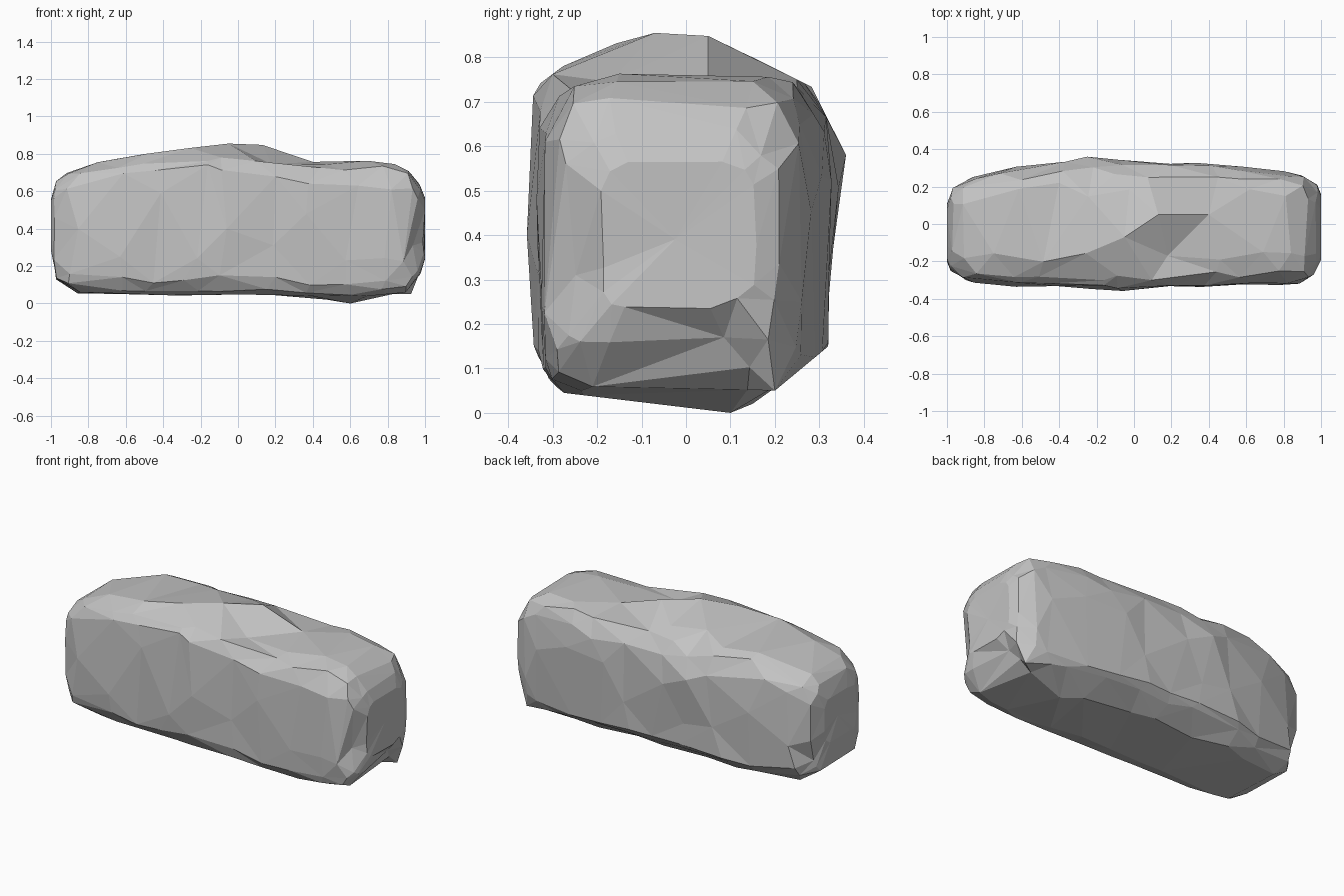
import bpy
import bmesh
import math
import random
from mathutils import Vector

default_cube = bpy.data.objects.get("Cube")
if default_cube:
    bpy.data.objects.remove(default_cube, do_unlink=True)

rng = random.Random(4)

# Outline of the boulder along its length: x, front y, back y, bottom z, top z
STATIONS = [
    (-1.0, -.2, .11, .28, .56),
    (-.975, -.27, .2, .13, .65),
    (-.88, -.32, .25, .055, .72),
    (-.68, -.33, .295, .05, .775),
    (-.45, -.335, .34, .04, .81),
    (-.23, -.345, .362, .04, .845),
    (-.04, -.355, .335, .04, .855),
    (.14, -.34, .33, .04, .848),
    (.4, -.335, .328, .03, .762),
    (.62, -.33, .31, .0, .765),
    (.8, -.328, .285, .045, .752),
    (.91, -.315, .262, .055, .718),
    (.97, -.275, .23, .14, .64),
    (1.0, -.2, .16, .24, .57),
]
RING = 14

# Chamfer planes running along the boulder: y, z on the plane, slope dz/dy
UPPER_PLANES = [
    (.05, .85, -.5),
    (.3, .7, -2.2),
    (-.23, .815, .27),
    (-.31, .755, .75),
]
LOWER_PLANES = [
    (.1, .0, -.12),
    (.2, .05, .83),
    (.32, .3, 8),
]


def outline_at(x):
    """Interpolate the outline at a position along the length."""
    x = max(-1, min(1, x))
    for a, b in zip(STATIONS, STATIONS[1:]):
        if x <= b[0]:
            t = (x - a[0]) / (b[0] - a[0])
            return [p + (q - p) * t for p, q in zip(a[1:], b[1:])]
    return STATIONS[-1][1:]


def squared(value, power):
    """Square off a sine or cosine into a rounded box."""
    return math.copysign(abs(value) ** power, value)


def surface_point(x, angle):
    """Point on the rounded box section, with a tighter lower front edge."""
    front, back, low, high = outline_at(x)
    c, s = math.cos(angle), math.sin(angle)
    power = 0.3 if c < 0 and s < 0 else 0.42
    y = (front + back) / 2 + squared(c, power) * (back - front) / 2
    z = (low + high) / 2 + squared(s, power) * (high - low) / 2
    return Vector((x, y, z))


def chamfer(point):
    """Keep a point inside the chamfer planes."""
    for y, z, slope in UPPER_PLANES:
        point.z = min(point.z, z + slope * (point.y - y))
    for y, z, slope in LOWER_PLANES:
        if slope > 1:
            point.y = min(point.y, y + max(0, point.z - z) / slope)
        else:
            point.z = max(point.z, z + slope * (point.y - y))


def make_ring(bm, index):
    """One ring of corners, staggered along the length to break up the rows."""
    x = STATIONS[index][0]
    last = len(STATIONS) - 1
    ring = []
    for k in range(RING):
        shift = 0
        if 0 < index < last:
            gap = min(x - STATIONS[index - 1][0], STATIONS[index + 1][0] - x)
            shift = gap * rng.uniform(-.4, .4)
        angle = math.tau * (k + rng.uniform(-.28, .28)) / RING
        point = surface_point(x + shift, angle)
        point.y *= rng.uniform(.975, 1.02)
        point.z += rng.uniform(-.007, .007)
        chamfer(point)
        ring.append(bm.verts.new(point))
    return ring


def push(bm, centre, radius, offset):
    """Soft dent or bump around a spot."""
    for v in bm.verts:
        fall = 1 - (v.co - Vector(centre)).length / radius
        if fall > 0:
            v.co += Vector(offset) * min(1, fall * 1.6)


def pull_corner(bm, target):
    """Move the nearest corner to a spot."""
    target = Vector(target)
    nearest = min(bm.verts, key=lambda v: (v.co - target).length)
    nearest.co = target


# Boulder body
bm = bmesh.new()
rings = [make_ring(bm, i) for i in range(len(STATIONS))]
for a, b in zip(rings, rings[1:]):
    for k in range(RING):
        n = (k + 1) % RING
        bm.faces.new((a[k], a[n], b[n], b[k]))

# Broad, nearly flat ends
for ring, x in ((rings[0], -.985), (rings[-1], .995)):
    middle = sum((v.co for v in ring), Vector()) / RING
    tip = bm.verts.new((x, middle.y, middle.z))
    for k in range(RING):
        bm.faces.new((ring[k], ring[(k + 1) % RING], tip))

# Notch in the top and hollows low on both ends
push(bm, (.27, -.17, .77), .22, (0, 0, -.04))
push(bm, (.96, .07, .1), .12, (-.04, 0, .02))
push(bm, (.95, -.28, .32), .13, (-.03, .025, 0))
push(bm, (-.96, .14, .25), .12, (.03, -.03, 0))

# Crest, foot of the notch, back bulge, keel and the small spur
for corner in (
    (-.05, -.07, .855),
    (.13, .05, .848),
    (.18, -.17, .745),
    (.4, .05, .757),
    (-.25, .36, .58),
    (-.06, -.358, .4),
    (.6, .1, .0),
    (.925, .2, .05),
):
    pull_corner(bm, corner)

bmesh.ops.triangulate(bm, faces=bm.faces[:], quad_method="BEAUTY")
bmesh.ops.recalc_face_normals(bm, faces=bm.faces[:])

mesh = bpy.data.meshes.new("boulder")
bm.to_mesh(mesh)
bm.free()
boulder = bpy.data.objects.new("boulder", mesh)
bpy.context.collection.objects.link(boulder)

# Stone colour
stone = bpy.data.materials.new("stone grey")
stone.use_nodes = True
colour = (.55, .55, .55, 1)
stone.diffuse_color = colour
stone.node_tree.nodes["Principled BSDF"].inputs["Base Color"].default_value = colour
mesh.materials.append(stone)
